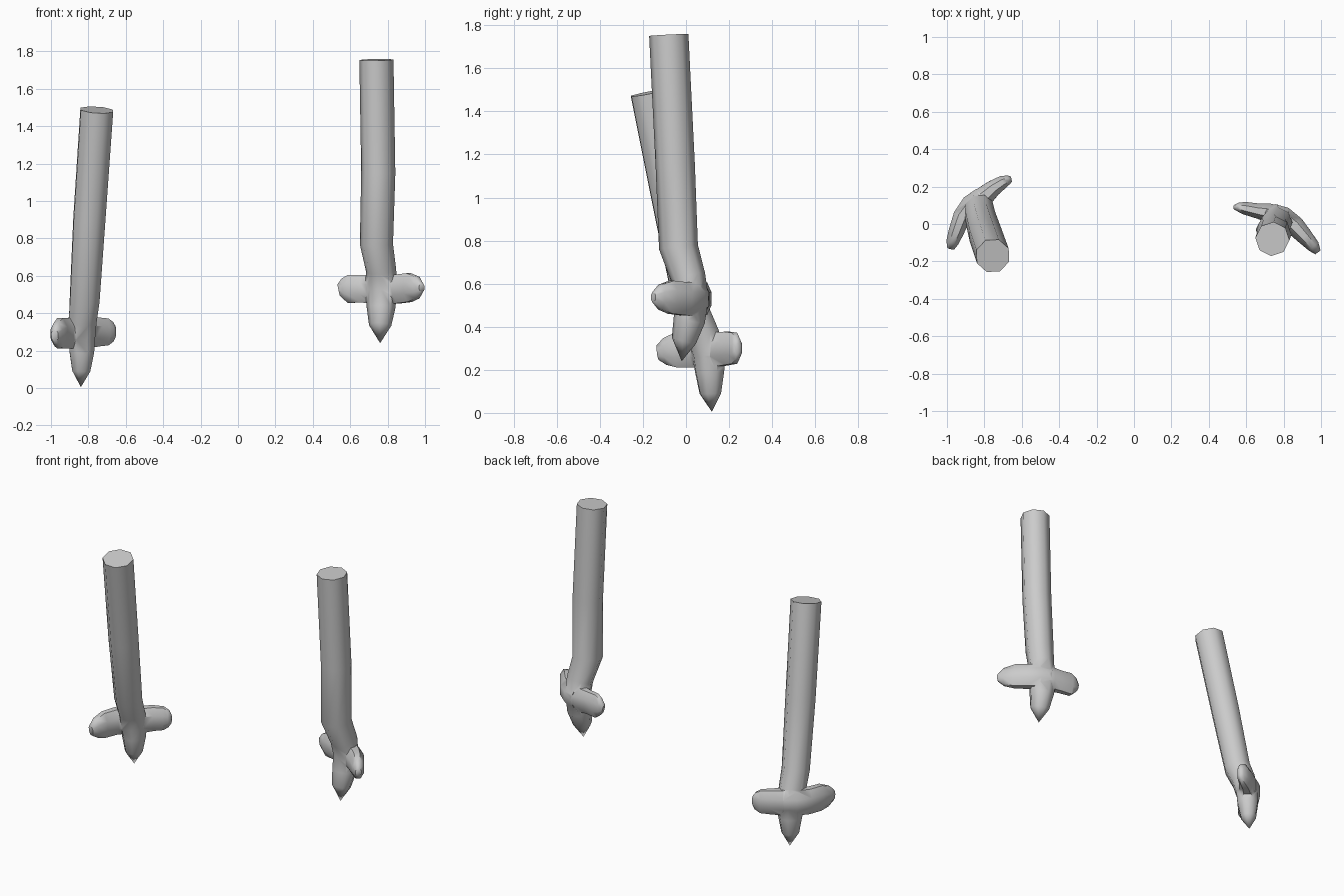
import bpy, bmesh, math
from mathutils import Vector

if "Cube" in bpy.data.objects:
    bpy.data.objects.remove(bpy.data.objects["Cube"])


def loft(name, rings, side, n=8, tip=None):
    """Skin rings of (x, y, z, half width along side, half depth) along a path."""
    bm = bmesh.new()
    pts = [Vector(r[:3]) for r in rings]
    loops = []
    for i, r in enumerate(rings):
        t = (pts[min(i + 1, len(pts) - 1)] - pts[max(i - 1, 0)]).normalized()
        u = (side - t * side.dot(t)).normalized()
        v = t.cross(u)
        loops.append([bm.verts.new(pts[i]
                      + u * r[3] * math.cos(math.tau * (k + .5) / n) * 1.04
                      + v * r[4] * math.sin(math.tau * (k + .5) / n) * 1.04) for k in range(n)])
    for a, b in zip(loops, loops[1:]):
        for k in range(n):
            bm.faces.new((a[k], a[(k + 1) % n], b[(k + 1) % n], b[k]))
    bm.faces.new(loops[0])
    if tip:
        p = bm.verts.new(tip)
        for k in range(n):
            bm.faces.new((loops[-1][k], loops[-1][(k + 1) % n], p))
    else:
        bm.faces.new(loops[-1])
    bmesh.ops.recalc_face_normals(bm, faces=bm.faces[:])
    me = bpy.data.meshes.new(name)
    bm.to_mesh(me)
    bm.free()
    ob = bpy.data.objects.new(name, me)
    bpy.context.collection.objects.link(ob)
    return ob


def leg(name, yaw, shaft, tip, toes):
    side = Vector((math.cos(yaw), math.sin(yaw), 0))
    body = loft(name, shaft, side, tip=tip)
    # join the side toes to the shaft as one skin
    for i, rings in enumerate(toes):
        toe = loft(f"{name}_toe_{i}", rings, Vector((0, 0, 1)))
        m = body.modifiers.new("join", 'BOOLEAN')
        m.operation, m.solver, m.object = 'UNION', 'EXACT', toe
        bpy.context.view_layer.objects.active = body
        bpy.ops.object.modifier_apply(modifier=m.name)
        bpy.data.objects.remove(toe)
    bpy.ops.object.select_all(action='DESELECT')
    body.select_set(True)
    bpy.context.view_layer.objects.active = body
    bpy.ops.object.shade_smooth_by_angle(angle=math.radians(55))


# leg on the +x side: shaft, middle toe and two side toes
leg("right_leg", math.radians(-27),
    [(.74, -.08, 1.755, .088, .088), (.75, -.05, 1.15, .088, .088),
     (.74, -.035, .77, .085, .088), (.765, .01, .63, .078, .078),
     (.765, .03, .53, .085, .07), (.765, .015, .43, .075, .07),
     (.76, -.01, .335, .058, .055)],
    (.76, -.02, .24),
    [[(.79, .035, .53, .085, .06), (.72, .06, .53, .08, .052), (.66, .07, .53, .076, .042),
      (.59, .085, .53, .078, .035), (.56, .09, .53, .058, .025), (.537, .09, .525, .03, .012)],
     [(.74, .05, .53, .085, .06), (.80, .035, .53, .083, .06), (.86, -.01, .53, .08, .055),
      (.915, -.07, .537, .08, .045), (.96, -.12, .537, .06, .035), (.983, -.152, .537, .025, .018)]])

# leg on the -x side, turned and leaning forward
leg("left_leg", math.radians(48),
    [(-.755, -.17, 1.487, .09, .09), (-.795, -.055, .9, .088, .088),
     (-.82, .03, .47, .082, .082), (-.83, .08, .36, .08, .075),
     (-.835, .105, .27, .08, .07), (-.835, .11, .19, .07, .066),
     (-.838, .113, .09, .052, .048)],
    (-.84, .12, .005),
    [[(-.85, .10, .295, .085, .06), (-.80, .15, .295, .083, .056), (-.75, .193, .30, .08, .045),
      (-.70, .225, .30, .075, .036), (-.67, .237, .30, .055, .025), (-.655, .24, .30, .03, .014)],
     [(-.81, .14, .295, .085, .06), (-.87, .10, .295, .085, .06), (-.92, .04, .293, .085, .05),
      (-.95, -.04, .292, .085, .043), (-.97, -.095, .285, .065, .035), (-.98, -.13, .28, .035, .02)]])
